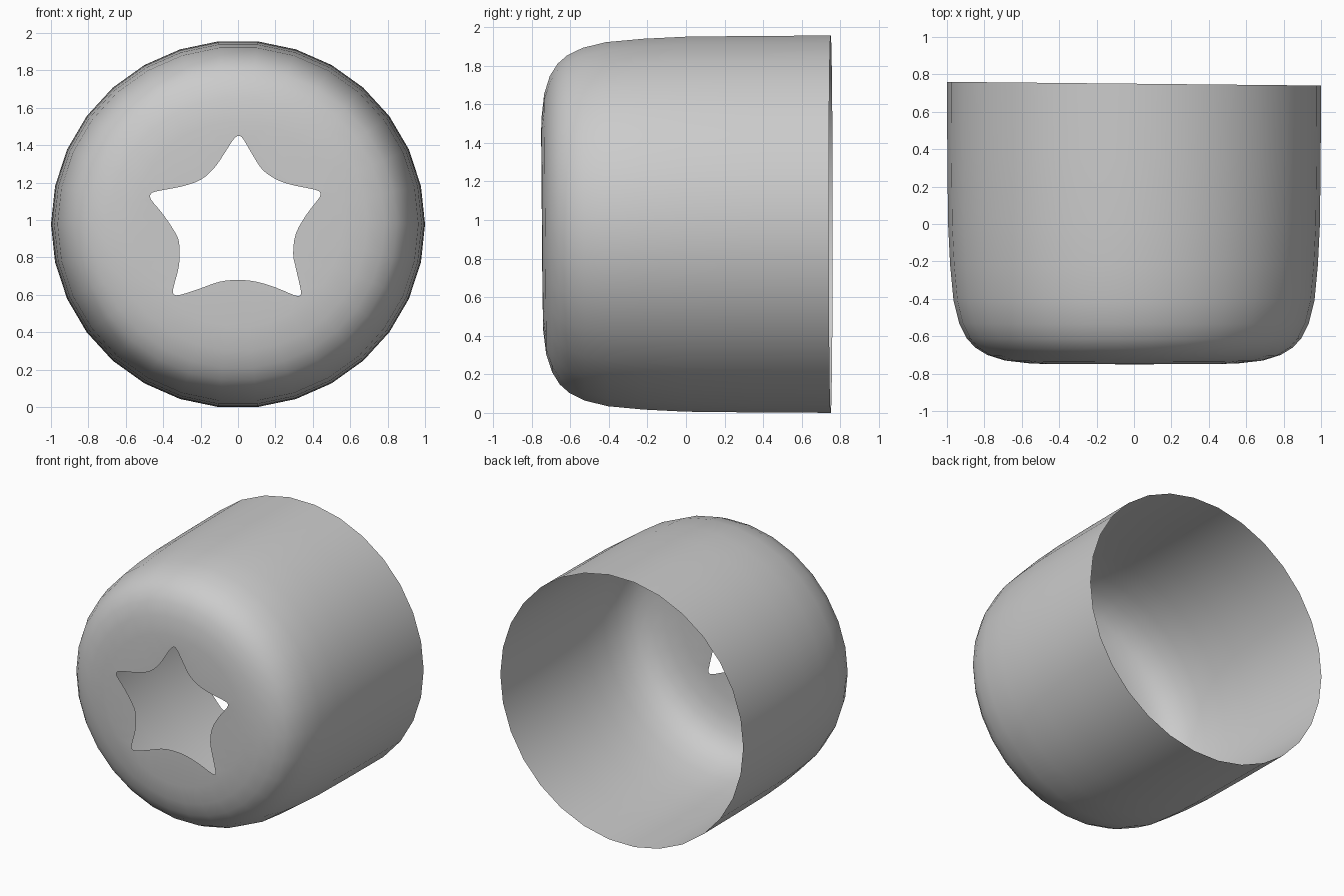
import bpy, bmesh, math
from mathutils import Vector

if "Cube" in bpy.data.objects:
    bpy.data.objects.remove(bpy.data.objects["Cube"])

SIDES = 30
CZ = 0.978          # height of the cup axis
ZS = 0.983          # slight vertical squash

# cup profile: (radius, y) from open rear rim to the front face
profile = [(1.0, 0.75), (0.998, 0.35), (0.994, 0.0), (0.983, -0.22), (0.965, -0.41),
           (0.935, -0.53), (0.895, -0.61), (0.85, -0.66), (0.785, -0.70),
           (0.69, -0.73), (0.56, -0.745)]

# star opening control points (x, z)
star = [(0.005, 1.45), (0.03, 1.43), (0.08, 1.345), (0.13, 1.27), (0.2, 1.22), (0.28, 1.19),
        (0.4, 1.165), (0.437, 1.15), (0.435, 1.12), (0.37, 1.035), (0.31, 0.93), (0.295, 0.82),
        (0.31, 0.74), (0.335, 0.63), (0.335, 0.6), (0.305, 0.597), (0.2, 0.64), (0.1, 0.67),
        (0, 0.68), (-0.1, 0.67), (-0.2, 0.635), (-0.31, 0.6), (-0.345, 0.605), (-0.345, 0.64),
        (-0.315, 0.76), (-0.315, 0.88), (-0.34, 0.94), (-0.4, 1.03), (-0.465, 1.11),
        (-0.465, 1.14), (-0.43, 1.155), (-0.3, 1.18), (-0.2, 1.215), (-0.13, 1.275),
        (-0.08, 1.345), (-0.025, 1.43)]


def smooth_loop(pts, steps):
    """Closed Catmull-Rom curve through the points."""
    out, n = [], len(pts)
    for i in range(n):
        a, b, c, d = (Vector(pts[(i + k) % n]) for k in (-1, 0, 1, 2))
        for s in range(steps):
            t = s / steps
            out.append(0.5 * (2 * b + (c - a) * t + (2 * a - 5 * b + 4 * c - d) * t * t
                              + (3 * b - a - 3 * c + d) * t ** 3))
    return out


def place(x, y, z):
    """Apply the slight tilt of the rim and of the front face."""
    tilt = -0.01 * x if y > 0 else -0.008 * (z - CZ) * min(1, -y / 0.7)
    return (x, y + tilt, z)


bm = bmesh.new()

# side wall and rounded front edge
rings = []
for r, y in profile:
    angles = [math.tau * i / SIDES for i in range(SIDES)]
    rings.append([bm.verts.new(place(r * math.cos(a), y, CZ + r * ZS * math.sin(a)))
                  for a in angles])
for lo, hi in zip(rings, rings[1:]):
    for i in range(SIDES):
        j = (i + 1) % SIDES
        bm.faces.new((lo[i], hi[i], hi[j], lo[j]))

# front face with the star opening
inner = rings[-1]
edges = [bm.edges.get((inner[i], inner[(i + 1) % SIDES])) for i in range(SIDES)]
hole = [bm.verts.new(place(p.x, -0.747, p.y)) for p in smooth_loop(star, 3)]
edges += [bm.edges.new((hole[i - 1], hole[i])) for i in range(len(hole))]
bmesh.ops.triangle_fill(bm, use_beauty=True, use_dissolve=False, edges=edges)

# outward normals
bmesh.ops.recalc_face_normals(bm, faces=bm.faces[:])
bm.faces.ensure_lookup_table()
f = bm.faces[0]
f.normal_update()
if f.normal.dot(f.calc_center_median() - Vector((0, 0, CZ))) < 0:
    bmesh.ops.reverse_faces(bm, faces=bm.faces[:])
for f in bm.faces:
    f.smooth = True

mesh = bpy.data.meshes.new("cup_shell")
bm.to_mesh(mesh)
bm.free()
bpy.context.collection.objects.link(bpy.data.objects.new("cup_shell", mesh))
